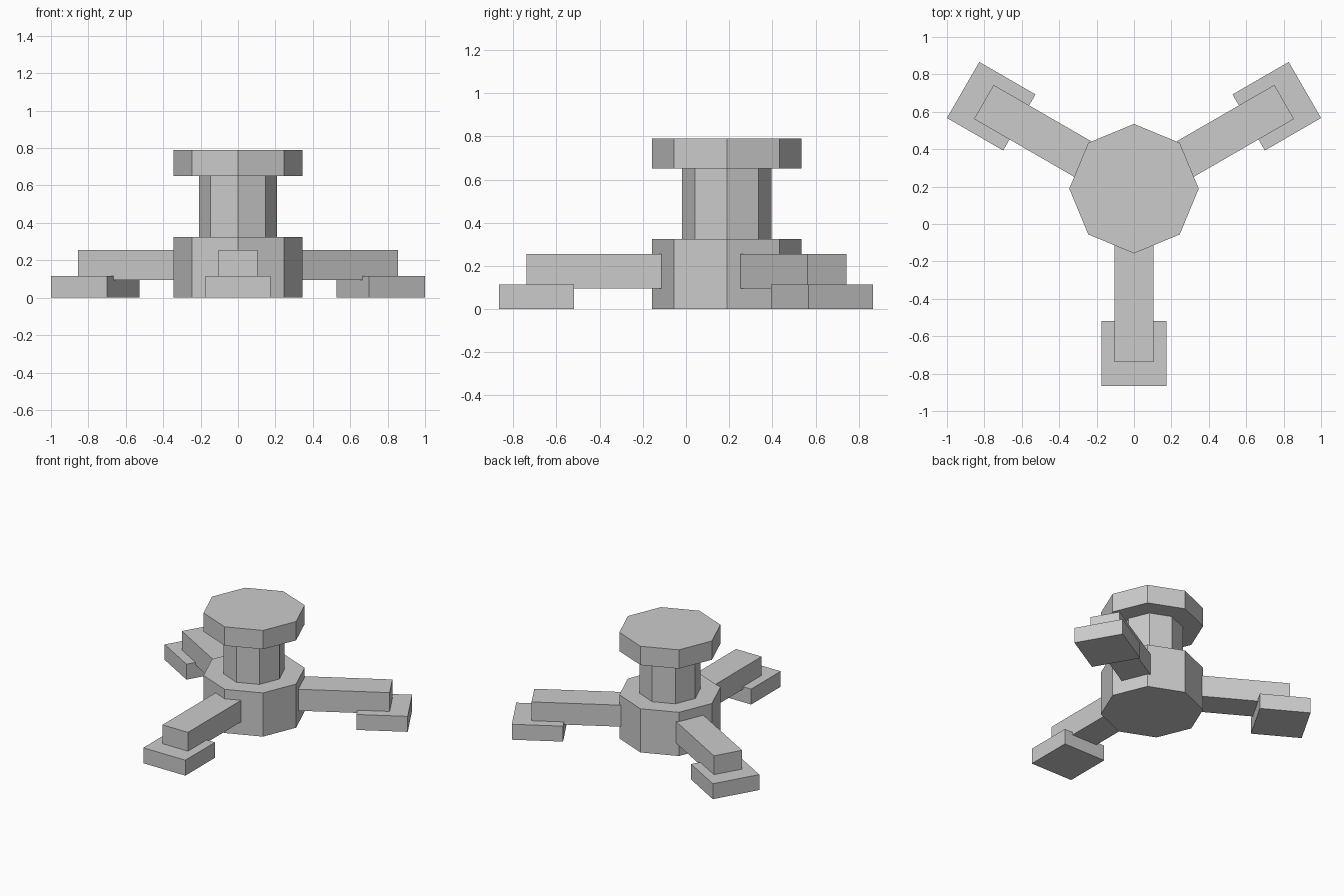
import bpy, math
from mathutils import Matrix, Vector

if "Cube" in bpy.data.objects:
    bpy.data.objects.remove(bpy.data.objects["Cube"])

HUB_Y = 0.189  # hub axis sits behind the bounding-box centre

grey = bpy.data.materials.new("plain_grey")
grey.diffuse_color = (0.6, 0.6, 0.6, 1)
grey.use_nodes = True
grey.node_tree.nodes["Principled BSDF"].inputs["Base Color"].default_value = grey.diffuse_color


def finish(name):
    obj = bpy.context.object
    obj.name = name
    obj.data.materials.append(grey)
    return obj


def octagon(name, radius, z0, z1):
    """Eight-sided prism with corners on the x and y axes."""
    bpy.ops.mesh.primitive_cylinder_add(
        vertices=8, radius=radius, depth=z1 - z0,
        location=(0, HUB_Y, (z0 + z1) / 2))
    return finish(name)


def arm_box(name, angle, r0, r1, width, z0, z1):
    """Box running radially from r0 to r1 around the hub axis."""
    bpy.ops.mesh.primitive_cube_add(size=1)
    obj = finish(name)
    obj.data.transform(
        Matrix.Translation((0, HUB_Y, 0))
        @ Matrix.Rotation(angle, 4, 'Z')
        @ Matrix.Translation(((r0 + r1) / 2, 0, (z0 + z1) / 2))
        @ Matrix.Diagonal(Vector((r1 - r0, width, z1 - z0, 1))))
    return obj


# Central stack
octagon("base_hub", 0.346, 0, 0.325)
octagon("column", 0.208, 0.325, 0.65)
octagon("top_cap", 0.346, 0.65, 0.79)

# Three legs with foot pads
for label, degrees in (("front", -90), ("back_right", 30), ("back_left", 150)):
    a = math.radians(degrees)
    arm_box(label + "_leg", a, 0.2, 0.927, 0.21, 0.095, 0.255)
    arm_box(label + "_foot", a, 0.708, 1.055, 0.346, 0, 0.115)
